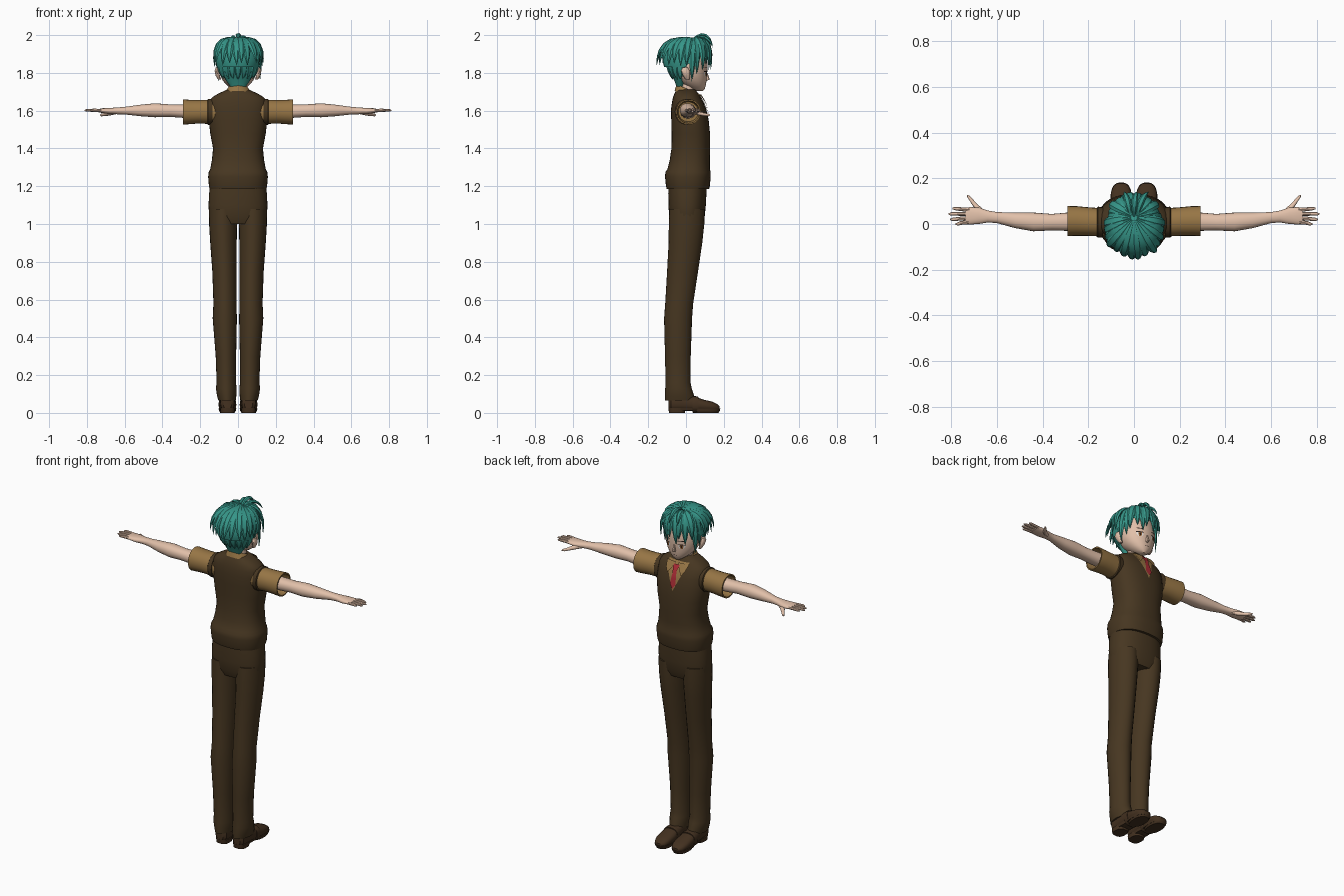
import bpy, bmesh, math, random
from mathutils import Vector

random.seed(4)


def mat(name, *rgb):
    m = bpy.data.materials.new(name)
    m.diffuse_color = (*rgb, 1)
    return m


BROWN = mat("dark_brown_cloth", 0.062, 0.037, 0.015)
SHOE = mat("brown_leather", 0.056, 0.030, 0.014)
TAN = mat("tan_shirt", 0.31, 0.18, 0.06)
SKIN = mat("skin", 0.76, 0.53, 0.40)
TEAL = mat("teal_hair", 0.036, 0.30, 0.245)
RED = mat("red_tie", 0.40, 0.025, 0.035)
WHITE = mat("eye_white", 0.85, 0.83, 0.80)
AMBER = mat("amber_iris", 0.28, 0.11, 0.03)
DARK = mat("dark_line", 0.02, 0.012, 0.01)


def finish(bm, name, material, angle=40):
    bmesh.ops.remove_doubles(bm, verts=bm.verts, dist=1e-5)
    bmesh.ops.recalc_face_normals(bm, faces=bm.faces)
    me = bpy.data.meshes.new(name)
    bm.to_mesh(me)
    bm.free()
    me.materials.append(material)
    ob = bpy.data.objects.new(name, me)
    bpy.context.collection.objects.link(ob)
    bpy.ops.object.select_all(action='DESELECT')
    ob.select_set(True)
    bpy.context.view_layer.objects.active = ob
    bpy.ops.object.shade_smooth_by_angle(angle=math.radians(angle))
    return ob


def skin_rings(bm, rings, caps=True):
    """Bridge a list of closed point loops."""
    loops = [[bm.verts.new(p) for p in r] for r in rings]
    k = len(loops[0])
    for a, b in zip(loops, loops[1:]):
        for i in range(k):
            j = (i + 1) % k
            bm.faces.new((a[i], a[j], b[j], b[i]))
    if caps:
        bm.faces.new(loops[0])
        bm.faces.new(loops[-1])


def loft(name, material, rings, axis='z', n=2.0, segs=24, s=1, tilt=0, caps=True):
    """Superellipse sections: (position, centre 1, centre 2, radius 1, radius 2)."""
    out = []
    for p, c1, c2, r1, r2 in rings:
        loop = []
        for i in range(segs):
            t = 2 * math.pi * i / segs
            u, v = math.cos(t), math.sin(t)
            u = c1 + r1 * math.copysign(abs(u) ** (2 / n), u)
            v = c2 + r2 * math.copysign(abs(v) ** (2 / n), v)
            q = {'x': (p, u, v), 'y': (u, p, v), 'z': (u, v, p + tilt * v)}[axis]
            loop.append((q[0] * s, q[1], q[2]))
        out.append(loop)
    bm = bmesh.new()
    skin_rings(bm, out, caps)
    return finish(bm, name, material)


def front_y(rings, n, x, z):
    """Front surface of a lofted body at x, z."""
    for a, b in zip(rings, rings[1:]):
        if a[0] <= z <= b[0]:
            f = (z - a[0]) / (b[0] - a[0])
            _, cx, cy, rx, ry = [p + (q - p) * f for p, q in zip(a, b)]
            t = min(abs(x - cx) / rx, 1)
            return cy + ry * (1 - t ** n) ** (1 / n)
    return 0


def patch(name, material, body, n, rows, lift, s=1):
    """Thin plate following the front of a body; rows are (z, left x, right x)."""
    bm = bmesh.new()
    grid = []
    for k, (a, b) in enumerate(zip(rows, rows[1:])):
        for i in range(0 if k == 0 else 1, 7):
            z, l, r = [p + (q - p) * i / 6 for p, q in zip(a, b)]
            xs = [l + (r - l) * j / 8 for j in range(9)]
            grid.append([bm.verts.new((x * s, front_y(body, n, x, z) + lift, z)) for x in xs])
    for a, b in zip(grid, grid[1:]):
        for j in range(8):
            bm.faces.new((a[j], a[j + 1], b[j + 1], b[j]))
    ob = finish(bm, name, material)
    if sum(p.normal.y for p in ob.data.polygons) < 0:
        ob.data.flip_normals()
    return ob


# Sweater vest with ribbed hem
VEST = [(1.185, 0, .010, .150, .112), (1.20, 0, .010, .154, .116), (1.25, 0, .010, .158, .121),
        (1.275, 0, .011, .155, .120), (1.29, 0, .014, .147, .112), (1.34, 0, .020, .138, .106),
        (1.40, 0, .025, .132, .102), (1.48, 0, .025, .147, .102), (1.55, 0, .021, .155, .099),
        (1.61, 0, .014, .156, .093), (1.645, 0, .009, .153, .083), (1.67, 0, .004, .138, .073),
        (1.69, 0, .002, .105, .063), (1.712, 0, 0, .058, .050)]
loft("vest", BROWN, VEST, n=2.4, segs=40)
patch("shirt_front", TAN, VEST, 2.4, [(1.53, 0, .001), (1.62, -.040, .040), (1.69, -.066, .066)], .004)
patch("tie", RED, VEST, 2.4, [(1.545, -.001, .001), (1.57, -.019, .019), (1.635, -.011, .011)], .009)
patch("tie_knot", RED, VEST, 2.4, [(1.63, -.010, .010), (1.668, -.019, .019), (1.675, -.017, .017)], .013)

# Collar and neck
loft("collar", TAN, [(1.680, 0, .008, .080, .068), (1.700, 0, .005, .066, .060), (1.718, 0, .002, .054, .052),
                     (1.716, 0, .002, .048, .046), (1.69, 0, .002, .046, .044)], tilt=-.42, segs=32, caps=False)
loft("neck", SKIN, [(1.65, 0, .002, .045, .043), (1.70, 0, .006, .042, .040), (1.78, 0, .015, .042, .042)])
for s in (1, -1):
    patch("collar_wing", TAN, VEST, 2.4, [(1.625, .044, .046), (1.65, .026, .062), (1.685, .008, .072)], .013, s)

# Trousers
loft("trouser_hips", BROWN, [(1.0, 0, .005, .140, .078), (1.04, 0, .005, .153, .094), (1.10, 0, .006, .156, .099),
                             (1.16, 0, .007, .153, .101), (1.21, 0, .008, .147, .101)], n=2.3, segs=40)
LEG = [(.065, .058, -.032, .046, .078), (.09, .060, -.034, .051, .077), (.13, .062, -.040, .055, .070),
       (.16, .062, -.042, .051, .066), (.30, .064, -.043, .054, .068), (.50, .070, -.042, .064, .074),
       (.58, .069, -.036, .061, .074), (.75, .072, -.018, .064, .082), (.90, .077, -.003, .070, .089),
       (1.0, .079, .003, .074, .094), (1.08, .080, .006, .074, .093)]

for s in (1, -1):
    loft("trouser_leg", BROWN, LEG, s=s, n=1.9)

    # Shoes with sole and heel
    loft("shoe", SHOE, [(-.092, .056, .05, .022, .030), (-.080, .056, .052, .036, .040), (-.02, .056, .055, .040, .045),
                        (.04, .056, .049, .043, .039), (.09, .056, .040, .047, .031), (.14, .056, .034, .044, .025),
                        (.165, .056, .029, .034, .018), (.178, .056, .024, .018, .010)], 'y', 2.5, 20, s)
    loft("shoe_sole", SHOE, [(.010, .056, .105, .044, .073), (.022, .056, .105, .047, .077)], n=2.6, s=s)
    loft("shoe_waist", SHOE, [(.012, .056, .0, .034, .075), (.026, .056, .0, .038, .085)], n=2.6, s=s)
    loft("shoe_heel", SHOE, [(0, .056, -.048, .036, .042), (.025, .056, -.048, .039, .045)], n=2.8, s=s)
    loft("shoe_toe_tread", SHOE, [(0, .056, .110, .038, .062), (.012, .056, .110, .044, .070)], n=2.4, s=s)
    loft("shoe_strap", SHOE, [(.035, .056, .044, .046, .043), (.050, .056, .044, .047, .045),
                              (.065, .056, .044, .047, .041)], 'y', 2.5, 20, s)

    # Short sleeve, open at the end
    loft("sleeve", TAN, [(.10, .006, 1.592, .058, .062), (.155, .008, 1.594, .062, .064), (.21, .011, 1.594, .063, .062),
                         (.25, .013, 1.593, .065, .064), (.292, .013, 1.593, .066, .067),
                         (.292, .013, 1.593, .059, .060), (.22, .012, 1.594, .052, .052)], 'x', 2.1, s=s)
    loft("armhole_trim", BROWN, [(.135, .007, 1.594, .066, .068), (.158, .008, 1.594, .068, .069),
                                 (.162, .008, 1.594, .063, .064)], 'x', 2.1, s=s)
    # Bare arm and palm
    loft("arm", SKIN, [(.20, .011, 1.596, .041, .038), (.29, .010, 1.597, .040, .035), (.36, .008, 1.600, .036, .033),
                       (.44, .009, 1.602, .041, .037), (.52, .016, 1.601, .034, .030), (.60, .028, 1.600, .024, .020),
                       (.64, .033, 1.599, .026, .018), (.68, .036, 1.598, .036, .016), (.715, .036, 1.600, .038, .013),
                       (.738, .036, 1.600, .036, .009)], 'x', 2.2, 20, s)
    # Fingers and thumb
    for y0, y1, x1 in ((.009, 0, .782), (.027, .020, .805), (.045, .044, .812), (.062, .068, .795)):
        loft("finger", SKIN, [(.715, y0, 1.600, .009, .009), (.76, (y0 + y1) / 2, 1.602, .0085, .0085),
                              (x1 - .012, y1, 1.602, .0075, .007), (x1, y1, 1.601, .003, .003)], 'x', 2, 8, s)
    loft("thumb", SKIN, [(.045, .655, 1.594, .024, .014), (.070, .683, 1.586, .016, .012),
                         (.095, .704, 1.580, .011, .009), (.118, .722, 1.577, .008, .007),
                         (.127, .728, 1.577, .003, .003)], 'y', 2, 10, s)

# Head
HEAD = [(1.703, 0, .072, .014, .016), (1.715, 0, .063, .034, .036), (1.735, 0, .047, .060, .058),
        (1.76, 0, .032, .081, .077), (1.79, 0, .023, .096, .088), (1.84, 0, .016, .104, .099),
        (1.90, 0, .008, .100, .098), (1.95, 0, .004, .070, .070)]
loft("head", SKIN, HEAD, n=2.1, segs=32)
loft("nose", SKIN, [(1.758, 0, .105, .008, .006), (1.766, 0, .110, .009, .016), (1.80, 0, .108, .005, .006)], segs=8)
patch("mouth", DARK, HEAD, 2.1, [(1.7375, -.015, .015), (1.7395, -.016, .016)], .002)
for s in (1, -1):
    patch("eye_white", WHITE, HEAD, 2.1, [(1.784, .034, .052), (1.797, .026, .063), (1.808, .030, .062)], .002, s)
    patch("iris", AMBER, HEAD, 2.1, [(1.784, .039, .050), (1.796, .035, .054), (1.808, .037, .053)], .0035, s)
    patch("pupil", DARK, HEAD, 2.1, [(1.790, .043, .047), (1.797, .041, .049), (1.804, .043, .047)], .005, s)
    patch("upper_lash", DARK, HEAD, 2.1, [(1.806, .024, .068), (1.811, .030, .064)], .005, s)
    patch("eyebrow", DARK, HEAD, 2.1, [(1.828, .024, .066), (1.832, .028, .062)], .003, s)
    loft("ear", SKIN, [(1.765, .098, .008, .008, .010), (1.785, .107, .003, .011, .019),
                       (1.81, .112, -.003, .012, .023), (1.828, .110, -.004, .008, .014)], s=s, segs=12)

# Hair: nape, cap and pointed locks
loft("nape_hair", TEAL, [(1.715, 0, -.032, .032, .014), (1.76, 0, -.032, .064, .030), (1.80, 0, -.030, .090, .055),
                         (1.85, 0, -.018, .112, .094), (1.89, 0, -.005, .114, .108)], segs=20)
bm = bmesh.new()
bmesh.ops.create_uvsphere(bm, u_segments=32, v_segments=20, radius=1)
for v in bm.verts:
    v.co = (v.co.x * .118, v.co.y * .125 + .003, v.co.z * .118 + 1.868)
bmesh.ops.delete(bm, geom=[v for v in bm.verts if v.co.z < 1.83 + max(v.co.y, 0) * .5], context='VERTS')
finish(bm, "hair_cap", TEAL)


def add_lock(bm, p0, p1, p2, width, thick):
    p0, p1, p2 = Vector(p0), Vector(p1), Vector(p2)
    rings = []
    for t, w in ((0, .4), (.18, .75), (.36, 1), (.54, 1), (.72, .85), (.87, .5), (1, 0)):
        c = p0 * (1 - t) ** 2 + p1 * 2 * t * (1 - t) + p2 * t * t
        tan = ((p1 - p0) * (1 - t) + (p2 - p1) * t).normalized()
        side = tan.cross(c - Vector((0, 0, 1.85))).normalized()
        up = side.cross(tan)
        rings.append([c + side * (math.cos(k * math.pi / 3) * width * w) + up * (math.sin(k * math.pi / 3) * thick * w)
                      for k in range(6)])
    skin_rings(bm, rings)


bm = bmesh.new()
COUNT = 26
for i in range(COUNT):
    deg = -180 + 360 * (i + .5) / COUNT
    a, d = math.radians(deg), abs(deg)
    if d < 50:        # fringe
        r, z = .126, 1.812 + .03 * (i % 2)
    elif d < 82:      # long locks before the ears
        r, z = .116, 1.755 + .035 * (i % 2)
    elif d < 115:     # over the ears
        r, z = .128, 1.835
    else:             # flared back
        r, z = .138 + .026 * (d - 115) / 65, 1.838 + .012 * (i % 2)
    r += random.uniform(-.004, .004)
    sx, sy = math.sin(a), math.cos(a)
    m = 1.13 * min(r, .128)
    add_lock(bm, (sx * .015, .03 + sy * .015, 1.982), (sx * m, sy * m + .004, 1.998),
             (math.sin(a + random.uniform(-.1, .1)) * r, sy * r + .002, z), .023, .010)
# Lower back layer
for i in range(9):
    a = math.radians(108 + 18 * i)
    sx, sy = math.sin(a), math.cos(a)
    add_lock(bm, (sx * .09, sy * .09, 1.90), (sx * .118, sy * .108, 1.85), (sx * .080, sy * .062 - .01, 1.765), .026, .012)
# Curled tufts on top
for x in (-.028, 0, .026):
    add_lock(bm, (x * .5, .03, 1.975), (x, .115, 2.045 - abs(x)), (x * 2 + .012, .142, 1.935), .014, .009)
finish(bm, "hair_locks", TEAL, 35)
